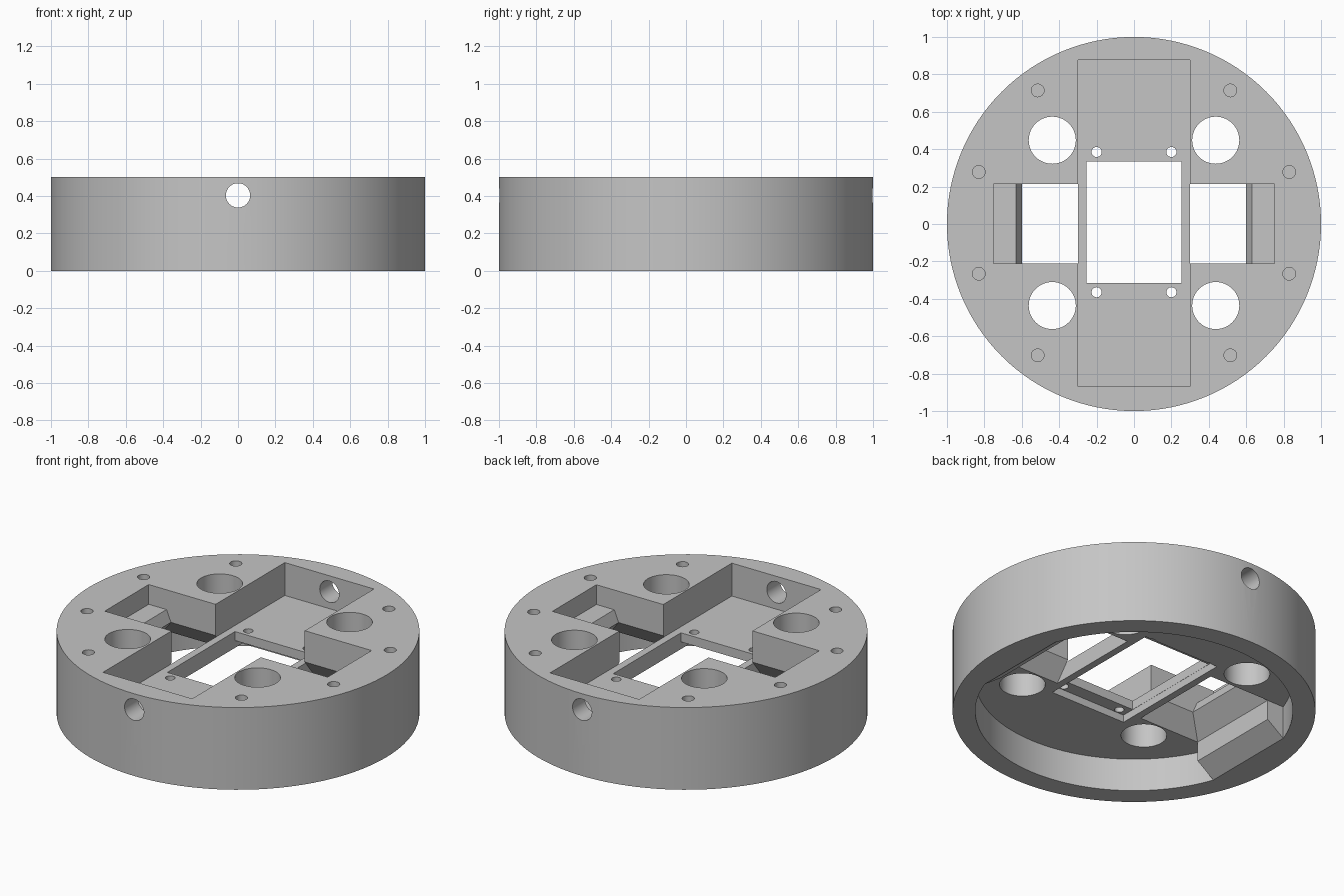
import bpy
import bmesh
from math import cos, sin, pi, radians

cube = bpy.data.objects.get("Cube")
if cube:
    bpy.data.objects.remove(cube, do_unlink=True)

grey = bpy.data.materials.new("plain grey")
grey.use_nodes = True
GREY = (0.56, 0.56, 0.56, 1)
grey.diffuse_color = GREY
grey.node_tree.nodes["Principled BSDF"].inputs["Base Color"].default_value = GREY

Y0 = 0.006  # all the cut features sit slightly towards the back


def solid(name, loop_a, loop_b):
    """Closed solid lofted between two matching loops."""
    bm = bmesh.new()
    a = [bm.verts.new(p) for p in loop_a]
    b = [bm.verts.new(p) for p in loop_b]
    bm.faces.new(a)
    bm.faces.new(b)
    n = len(a)
    for i in range(n):
        j = (i + 1) % n
        bm.faces.new((a[i], a[j], b[j], b[i]))
    bmesh.ops.recalc_face_normals(bm, faces=bm.faces)
    mesh = bpy.data.meshes.new(name)
    bm.to_mesh(mesh)
    bm.free()
    mesh.materials.append(grey)
    obj = bpy.data.objects.new(name, mesh)
    bpy.context.scene.collection.objects.link(obj)
    return obj


def rect(x0, x1, y0, y1, z):
    return [(x0, y0, z), (x1, y0, z), (x1, y1, z), (x0, y1, z)]


def box(name, x0, x1, y0, y1, z0, z1):
    return solid(name, rect(x0, x1, y0, y1, z0), rect(x0, x1, y0, y1, z1))


def rod(name, x, y, r, z0, z1, n=32):
    ring = [(x + r * cos(2 * pi * i / n), y + r * sin(2 * pi * i / n)) for i in range(n)]
    return solid(name, [(*p, z0) for p in ring], [(*p, z1) for p in ring])


def side_prism(name, profile, y0, y1, s):
    """Profile in x and z, extruded along y; s mirrors it to either side."""
    return solid(name, [(s * x, y0, z) for x, z in profile],
                 [(s * x, y1, z) for x, z in profile])


def combine(target, tool, operation="DIFFERENCE"):
    mod = target.modifiers.new("combine", "BOOLEAN")
    mod.operation = operation
    mod.solver = "EXACT"
    mod.object = tool
    bpy.context.view_layer.objects.active = target
    bpy.ops.object.modifier_apply(modifier=mod.name)
    bpy.data.objects.remove(tool, do_unlink=True)


# Round body with a wide recess underneath
body = rod("round_housing", 0, 0, 1, 0, 0.5, 128)
combine(body, rod("bottom_recess", 0, 0, 0.875, -0.1, 0.2, 128))

# Long top pocket, its window and the shallow seat below the window
combine(body, box("top_pocket", -0.3, 0.3, Y0 - 0.875, Y0 + 0.872, 0.3, 0.6))
combine(body, box("window", -0.255, 0.255, -0.315, 0.335, 0.1, 0.4))
combine(body, box("window_seat", -0.256, 0.256, -0.395, 0.405, 0.1, 0.245))

for s in (-1, 1):
    # Side slot with an outer ledge
    slot = [(0.25, 0.6), (0.25, 0.35), (0.3, 0.3), (0.3, 0.1), (0.6, 0.1),
            (0.6, 0.31), (0.63, 0.38), (0.75, 0.38), (0.75, 0.6)]
    combine(body, side_prism("side_slot", slot, -0.21, 0.213, s))
    # Flared mouth under the slot
    combine(body, solid("slot_flare",
                        rect(s * 0.3, s * 0.6, -0.21, 0.213, 0.31),
                        rect(s * 0.3, s * 0.76, -0.341, 0.341, 0.15)))
    # Gusset between the ceiling and the outer wall
    gusset = [(0.71, 0.24), (0.71, 0.08), (0.822, 0), (0.9, 0), (0.9, 0.24)]
    combine(body, side_prism("gusset", gusset, -0.3, 0.3, s), "UNION")

    # Vertical holes: cable holes, window screws and blind rim screws
    for t in (-1, 1):
        combine(body, rod("cable_hole", s * 0.437, Y0 + t * 0.442, 0.126, 0.1, 0.6, 48))
        combine(body, rod("window_screw", s * 0.2, 0.01 + t * 0.375, 0.027, 0.1, 0.4, 24))
        combine(body, rod("rim_screw", s * 0.515, Y0 + t * 0.708, 0.034, 0.3, 0.6, 24))
        combine(body, rod("rim_screw", s * 0.83, Y0 + t * 0.272, 0.034, 0.3, 0.6, 24))

# Cross hole through the front and back walls
ring = [(0.065 * cos(2 * pi * i / 32), 0.403 + 0.065 * sin(2 * pi * i / 32)) for i in range(32)]
combine(body, side_prism("cross_hole", ring, -1.1, 1.1, 1))

# Smooth the round walls and keep the edges sharp
bpy.ops.object.select_all(action="DESELECT")
body.select_set(True)
bpy.context.view_layer.objects.active = body
bpy.ops.object.shade_smooth_by_angle(angle=radians(25))
